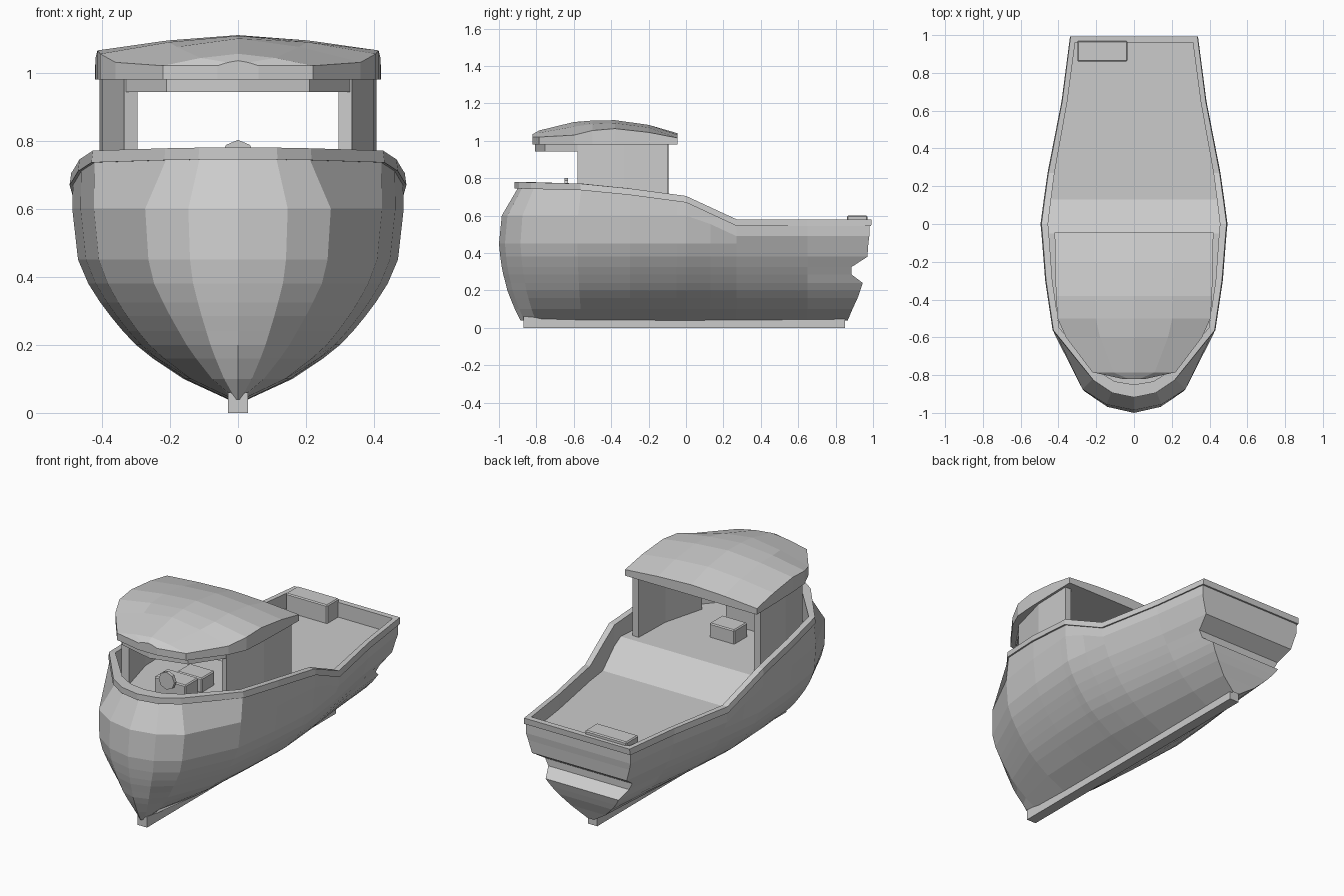
import bpy, bmesh, math
from mathutils import Vector

if "Cube" in bpy.data.objects:
    bpy.data.objects.remove(bpy.data.objects["Cube"])


def finish(name, bm):
    bmesh.ops.remove_doubles(bm, verts=bm.verts, dist=0.0005)
    bmesh.ops.recalc_face_normals(bm, faces=bm.faces)
    me = bpy.data.meshes.new(name)
    bm.to_mesh(me)
    bm.free()
    ob = bpy.data.objects.new(name, me)
    bpy.context.collection.objects.link(ob)
    return ob


def mirror(ob):
    ob.modifiers.new("mirror", 'MIRROR').use_axis[0] = True
    return ob


def loft(name, sections, close=False):
    """Skin a list of equal-length point rows."""
    bm = bmesh.new()
    rows = [[bm.verts.new(p) for p in s] for s in sections]
    n = len(rows[0])
    for a, b in zip(rows, rows[1:]):
        for i in range(n if close else n - 1):
            j = (i + 1) % n
            bm.faces.new((a[i], a[j], b[j], b[i]))
    if close:
        bm.faces.new(rows[0])
        bm.faces.new(rows[-1])
    return finish(name, bm)


def box(name, x, y, z, bevel=0):
    secs = [[(x[0], v, z[0]), (x[1], v, z[0]), (x[1], v, z[1]), (x[0], v, z[1])] for v in y]
    ob = loft(name, secs, True)
    if bevel:
        ob.modifiers.new("bevel", 'BEVEL').width = bevel
    return ob


def interp(table, v):
    for (a, fa), (b, fb) in zip(table, table[1:]):
        if v <= b:
            return fa + (fb - fa) * max(0, (v - a) / (b - a))
    return table[-1][1]


# Hull: stations along y (y, width fraction, bow pull), stem to transom centre
SHEER = [(-1, .78), (-.55, .77), (-.3, .745), (0, .705), (.27, .58), (1, .58)]
DECK = [(-.05, .62), (.13, .495)]
STATIONS = [(-1, 0, 1), (-.968, .3, .9), (-.885, .56, .7), (-.58, .87, .2), (-.3, .95, 0),
            (-.05, .99, 0), (0, 1, 0), (.13, .965, 0), (.27, .925, 0), (.65, .775, 0),
            (None, .685, 0), (None, 0, 0)]
# rows: z, stem y, stern y, half width, bow pinch
ROWS = [(.04, -.885, .865, .03, .8), (.10, -.915, .89, .16, .85), (.16, -.94, .918, .25, .88),
        (.20, -.955, .932, .30, .9), (.24, -.965, .945, .338, .92), (.285, -.977, .885, .375, .95),
        (.325, -.985, .885, .405, .97), (.38, -.993, .97, .44, 1), (.45, -1, .975, .47, 1)]
sections = []
for y0, f, pull in STATIONS:
    sy = .98 if y0 is None else y0
    top, deck = interp(SHEER, sy), interp(DECK, sy)
    rows = ROWS + [(min(.6, top - .09), -.985, .98, .487, 1), (top - .035, -.9, .98, .485, .78),
                   (top - .035, -.918, .99, .495, .78), (top, -.918, .993, .49, .78),
                   (top, -.85, .96, .455, .75), (deck, -.85, .96, .455, .75)]
    sec = []
    for z, stem, stern, w, pinch in rows:
        p = pinch if pull > .5 else 1
        y = stern if y0 is None else y0 + (stem + 1) * pull
        sec.append((w * f * p, y, z))
    sec.append((0, sec[-1][1], deck))
    sections.append(sec)
mirror(loft("hull", sections))

# Keel
box("keel", (-.03, .03), (-.87, .85), (0, .06))


# Upright strip following a plan path
def strip(name, path, t, z0, z1):
    pts = [Vector(p) for p in path]
    secs = []
    for i, p in enumerate(pts):
        d = (pts[min(i + 1, len(pts) - 1)] - pts[max(i - 1, 0)]).normalized()
        n = Vector((d.y, -d.x)) * t / 2
        a, b = p + n, p - n
        secs.append([(a.x, a.y, z0), (b.x, b.y, z0), (b.x, b.y, z1), (a.x, a.y, z1)])
    return loft(name, secs, True)


# Cabin side walls and the beam carrying the roof's front
mirror(strip("cabin_wall", [(.387, -.095), (.38, -.33), (.315, -.575)], .04, .6, 1.0))
strip("front_beam", [(-.315, -.57), (-.2, -.74), (0, -.79), (.2, -.74), (.315, -.57)], .035, .943, 1.0)

# Roof: y, half width, edge height, ridge height
ROOF = [(-.82, .06, 1.02, 1.035), (-.785, .22, 1.02, 1.055), (-.6, .36, 1.03, 1.1),
        (-.5, .405, 1.055, 1.108), (-.38, .413, 1.065, 1.11), (-.2, .418, 1.045, 1.085),
        (-.045, .42, 1.015, 1.04)]
secs = []
for y, w, e, c in ROOF:
    m = e + (c - e) * .65
    secs.append([(-w, y, .98), (-w, y, e), (-w / 2, y, m), (0, y, c), (w / 2, y, m), (w, y, e), (w, y, .98)])
loft("roof", secs, True)

# Stern box and helm console with seat
box("stern_box", (-.3, -.035), (.86, .97), (.48, .6), .006)
box("console", (-.1, .1), (-.62, -.5), (.6, .74), .006)
box("seat", (-.09, .07), (-.43, -.31), (.6, .7), .006)

# Steering wheel
bm = bmesh.new()
bmesh.ops.create_cone(bm, cap_ends=True, segments=8, radius1=.05, radius2=.05, depth=.02)
wheel = finish("steering_wheel", bm)
wheel.location = (0, -.64, .752)
wheel.rotation_euler = (math.pi / 2, 0, 0)
